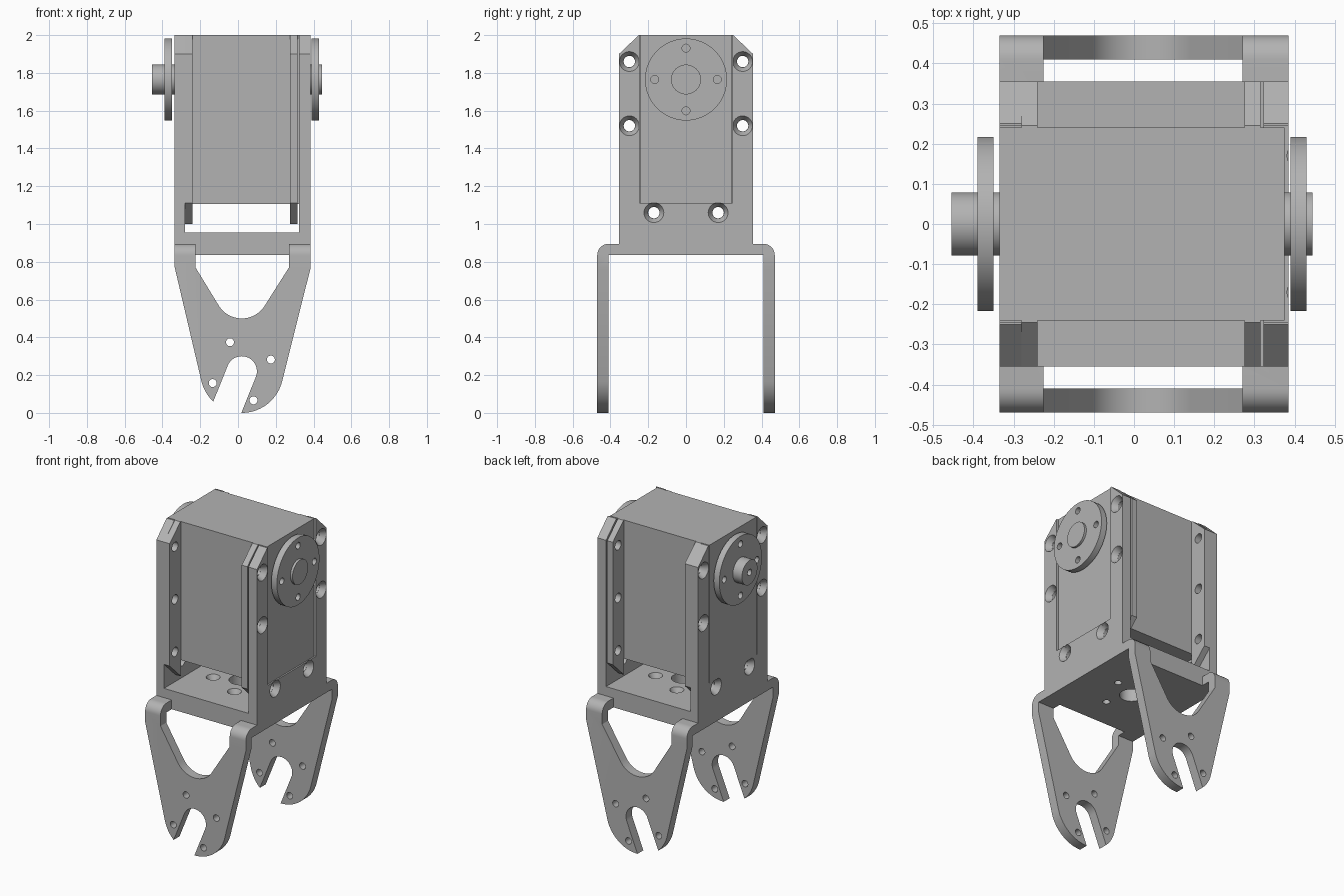
import bpy, bmesh
from math import sin, cos, pi, radians

if "Cube" in bpy.data.objects:
    bpy.data.objects.remove(bpy.data.objects["Cube"], do_unlink=True)

GREY = (0.45, 0.45, 0.45, 1)
metal = bpy.data.materials.new("plain grey")
metal.use_nodes = True
metal.diffuse_color = GREY
metal.node_tree.nodes["Principled BSDF"].inputs["Base Color"].default_value = GREY
CX = 0.02        # middle of the brackets
AXIS_Z = 1.765   # height of the output shaft


def arc(cx, cy, r, start, end, n=24):
    return [(cx + r * cos(radians(start + (end - start) * i / n)),
             cy + r * sin(radians(start + (end - start) * i / n))) for i in range(n + 1)]


def circle(cx, cy, r):
    return arc(cx, cy, r, 0, 360, 40)[:-1]


def place(axis, p, d):
    return {"x": (d, p[0], p[1]), "y": (p[0], d, p[1]), "z": (p[0], p[1], d)}[axis]


def prism(name, axis, pts, a, b, end_pts=None):
    """Extrude an outline along an axis; a second outline makes a taper."""
    bm = bmesh.new()
    low = [bm.verts.new(place(axis, p, a)) for p in pts]
    top = [bm.verts.new(place(axis, p, b)) for p in end_pts or pts]
    bm.faces.new(low)
    bm.faces.new(top)
    for i in range(len(low)):
        j = (i + 1) % len(low)
        bm.faces.new((low[i], low[j], top[j], top[i]))
    bmesh.ops.recalc_face_normals(bm, faces=bm.faces)
    mesh = bpy.data.meshes.new(name)
    bm.to_mesh(mesh)
    bm.free()
    mesh.materials.append(metal)
    ob = bpy.data.objects.new(name, mesh)
    bpy.context.collection.objects.link(ob)
    return ob


def rect(x0, x1, y0, y1):
    return [(x0, y0), (x1, y0), (x1, y1), (x0, y1)]


def hole(axis, x, y, r, a, b, r2=None):
    return prism("cutter", axis, circle(x, y, r), a, b, circle(x, y, r2 or r))


def carve(ob, cutters, operation="DIFFERENCE"):
    """Apply the cutters one by one, then remove them."""
    for c in cutters:
        c.hide_render = True
        mod = ob.modifiers.new("cut", "BOOLEAN")
        mod.operation, mod.solver, mod.object = operation, "EXACT", c
    deps = bpy.context.evaluated_depsgraph_get()
    mesh = bpy.data.meshes.new_from_object(ob.evaluated_get(deps))
    ob.modifiers.clear()
    ob.data = mesh
    for c in cutters:
        bpy.data.objects.remove(c, do_unlink=True)


def smooth(ob):
    bpy.ops.object.select_all(action="DESELECT")
    ob.select_set(True)
    bpy.context.view_layer.objects.active = ob
    bpy.ops.object.shade_smooth_by_angle(angle=radians(30))


def pattern(cx, cy, r=0.166, turn=0):
    return [(cx + r * cos(radians(turn + 90 * k)), cy + r * sin(radians(turn + 90 * k)))
            for k in range(4)]


# Motor body and its four mounting ears
body = prism("motor_body", "z", rect(-0.335, 0.375, -0.24, 0.24), 1.105, 2.0)
for x0, x1, side in ((-0.28, -0.24, "right"), (0.275, 0.315, "left")):
    for s, end in ((-1, "front"), (1, "back")):
        outline = [(s * 0.24, 1.0), (s * 0.355, 1.11), (s * 0.355, 1.9), (s * 0.245, 2.0), (s * 0.24, 2.0)]
        ear = prism(f"{end}_{side}_ear", "x", outline, x0, x1)
        carve(ear, [hole("x", s * 0.3, z, 0.03, x0 - 0.1, x1 + 0.1) for z in (1.18, 1.52, 1.86)])
        smooth(ear)

# Upper bracket: floor and two side plates around the motor
outline = [(-0.355, 0.895), (0.355, 0.895), (0.355, 1.9), (0.25, 2.0), (-0.25, 2.0), (-0.355, 1.9)]
upper = prism("upper_bracket", "x", outline, -0.335, 0.385)
cuts = [prism("cutter", "y", rect(-0.28, 0.323, 0.955, 2.2), -0.6, 0.6),
        prism("cutter", "x", rect(-0.245, 0.245, 1.11, 2.2), -0.6, 0.6)]
for s in (-1, 1):
    for y, z in ((0.3, 1.86), (0.3, 1.52), (0.17, 1.06)):
        cuts += [hole("x", s * y, z, 0.03, -0.6, 0.6),
                 hole("x", s * y, z, 0.053, 0.386, 0.35, 0.031),
                 hole("x", s * y, z, 0.053, -0.336, -0.30, 0.031)]
cuts.append(hole("z", CX, 0, 0.07, 0.8, 1.0))
for x, y in pattern(CX, 0, turn=-23 + 90 * 0.5):
    cuts += [hole("z", x, y, 0.022, 0.8, 1.0), hole("z", x, y, 0.042, 0.956, 0.92, 0.023)]
carve(upper, cuts)
smooth(upper)

# Lower bracket: folded channel trimmed to two forked legs
channel = ([(-0.41, 0), (-0.41, 0.835), (0.41, 0.835), (0.41, 0), (0.47, 0)]
           + arc(0.41, 0.835, 0.06, 0, 90, 10) + arc(-0.41, 0.835, 0.06, 90, 180, 10) + [(-0.47, 0)])
lower = prism("lower_bracket", "x", channel, -0.335, 0.385)
leg = ([(0.385, 1.0), (-0.335, 1.0), (-0.335, 0.77)]
       + arc(CX, 0.22, 0.22, 194, 346, 40) + [(0.385, 0.77)])
carve(lower, [prism("cutter", "y", leg, -0.6, 0.6)], "INTERSECT")
opening = ([(0.27, 1.0), (-0.225, 1.0), (-0.225, 0.77)]
           + arc(CX, 0.643, 0.143, 211, 329) + [(0.27, 0.77)])
slot = arc(CX, 0.22, 0.08, -22, 158)
slot += [(slot[-1][0] - 0.15, slot[-1][1] - 0.372), (slot[0][0] - 0.15, slot[0][1] - 0.372)]
cuts = [prism("cutter", "y", opening, s * 0.355, s * 0.6) for s in (-1, 1)]
cuts.append(prism("cutter", "y", slot, -0.6, 0.6))
cuts += [hole("y", x, z, 0.021, -0.6, 0.6) for x, z in pattern(CX, 0.22, turn=22)]
cuts.append(hole("z", CX, 0, 0.07, 0.7, 1.0))
cuts += [hole("z", x, y, 0.022, 0.7, 1.0) for x, y in pattern(CX, 0, turn=22)]
carve(lower, cuts)
smooth(lower)

# Output discs and shafts on both sides
for side, disc_x, shaft_x, deep in (("left", (0.39, 0.43), (0.37, 0.445), False),
                                    ("right", (-0.39, -0.35), (-0.33, -0.455), True)):
    disc = prism(f"{side}_disc", "x", arc(0, AXIS_Z, 0.217, 0, 360, 64)[:-1], *disc_x)
    carve(disc, [hole("x", y, z, 0.021, disc_x[0] - 0.1, disc_x[1] + 0.1)
                 for y, z in pattern(0, AXIS_Z)])
    smooth(disc)
    shaft = prism(f"{side}_shaft", "x", circle(0, AXIS_Z, 0.079), *shaft_x)
    if deep:
        carve(shaft, [hole("x", 0, AXIS_Z, 0.02, -0.5, -0.36)])
    smooth(shaft)
